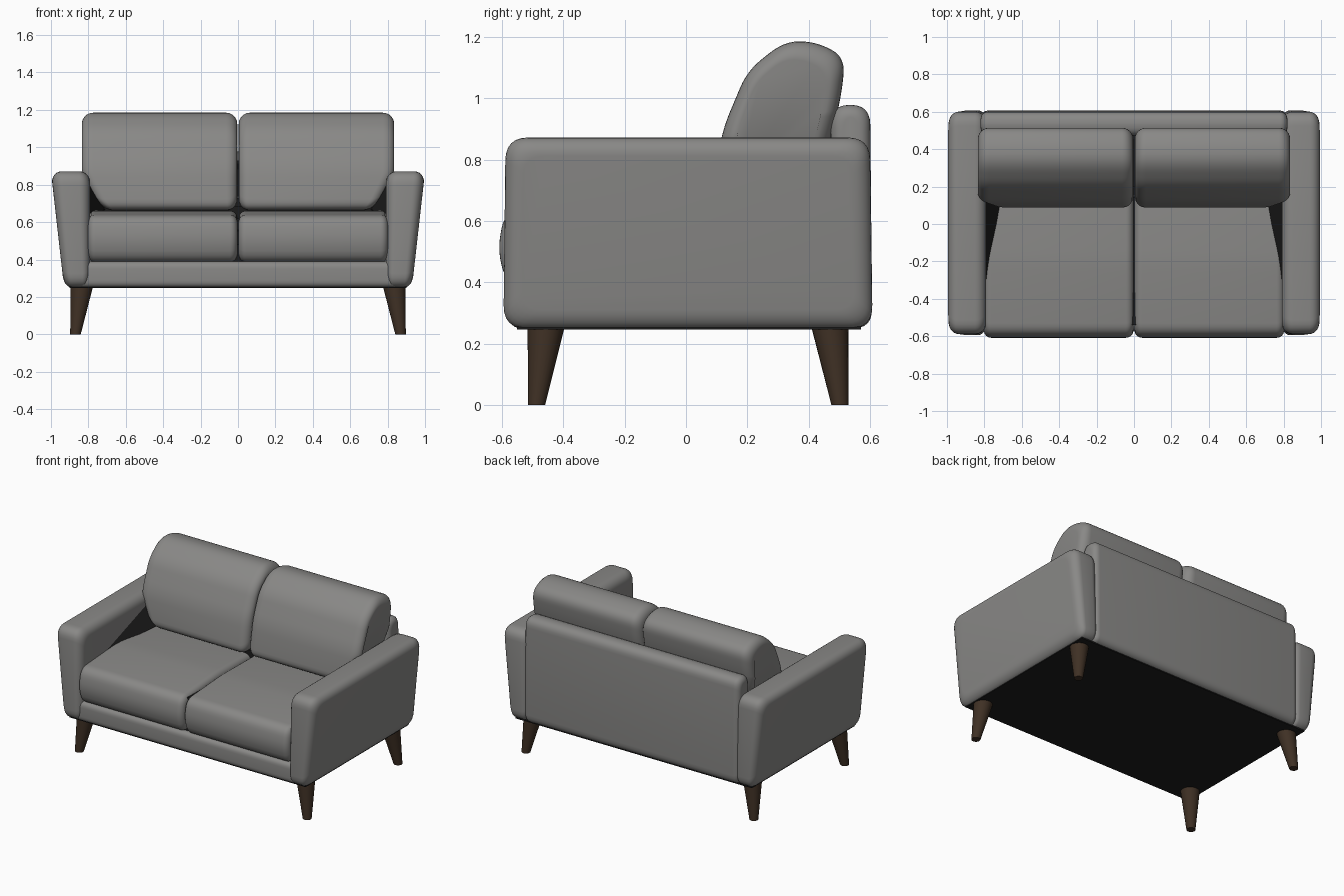
import bpy, bmesh, math
from mathutils import Vector

cube = bpy.data.objects.get("Cube")
if cube:
    bpy.data.objects.remove(cube)


def material(name, color):
    m = bpy.data.materials.new(name)
    m.use_nodes = True
    m.diffuse_color = color
    bsdf = m.node_tree.nodes["Principled BSDF"]
    bsdf.inputs["Base Color"].default_value = color
    bsdf.inputs["Roughness"].default_value = 0.8
    return m


fabric = material("grey fabric", (0.25, 0.247, 0.24, 1))
dark = material("black lining", (0.012, 0.012, 0.012, 1))
wood = material("dark wood", (0.05, 0.03, 0.018, 1))


def finish(name, bm, mat):
    bmesh.ops.recalc_face_normals(bm, faces=bm.faces)
    mesh = bpy.data.meshes.new(name)
    bm.to_mesh(mesh)
    bm.free()
    mesh.materials.append(mat)
    ob = bpy.data.objects.new(name, mesh)
    bpy.context.collection.objects.link(ob)
    bpy.ops.object.select_all(action='DESELECT')
    ob.select_set(True)
    bpy.context.view_layer.objects.active = ob
    bpy.ops.object.shade_smooth_by_angle(angle=math.radians(40))
    return ob


def rounded(corners, radius, steps=6):
    """Round every corner of a side profile (y, z)."""
    pts = [Vector(c) for c in corners]
    out = []
    for i, p in enumerate(pts):
        a, b = pts[i - 1] - p, pts[(i + 1) % len(pts)] - p
        a = p + a.normalized() * min(radius, a.length * 0.48)
        b = p + b.normalized() * min(radius, b.length * 0.48)
        for k in range(steps + 1):
            t = k / steps
            out.append(a * (1 - t) ** 2 + p * 2 * t * (1 - t) + b * t * t)
    return out


def pad(name, corners, radius, x0, x1, edge, side=1, bend=None, mat=fabric):
    """Upholstered block: a side profile lofted along x with rounded ends."""
    prof = rounded(corners, radius)
    lo = Vector([min(p[i] for p in prof) for i in (0, 1)])
    hi = Vector([max(p[i] for p in prof) for i in (0, 1)])
    mid, half = (lo + hi) / 2, (hi - lo) / 2
    angles = [math.pi / 2 * k / 6 for k in range(7)]
    ends = [(edge * (1 - math.cos(a)), edge * (1 - math.sin(a))) for a in angles]
    stations = [(x0 + e, d) for e, d in ends] + [(x1 - e, d) for e, d in reversed(ends)]
    bm = bmesh.new()
    rings = []
    for x, d in stations:
        t = (x - x0) / (x1 - x0)
        ring = []
        for p in prof:
            y, z = [mid[i] + (p[i] - mid[i]) * (1 - d / half[i]) for i in (0, 1)]
            dx = bend(y, z) * t if bend else 0
            ring.append(bm.verts.new((side * (x + dx), y, z)))
        rings.append(ring)
    n = len(prof)
    for r, s in zip(rings, rings[1:]):
        for i in range(n):
            j = (i + 1) % n
            bm.faces.new((r[i], r[j], s[j], s[i]))
    bm.faces.new(rings[0])
    bm.faces.new(rings[-1])
    return finish(name, bm, mat)


def hull(name, points, mat):
    bm = bmesh.new()
    for p in points:
        bm.verts.new(p)
    bmesh.ops.convex_hull(bm, input=bm.verts)
    return finish(name, bm, mat)


def box(name, x0, x1, y0, y1, z0, z1, mat):
    return hull(name, [(x, y, z) for x in (x0, x1) for y in (y0, y1) for z in (z0, z1)], mat)


def leg(name, top, bottom, r_top, r_bottom):
    bm = bmesh.new()
    rings = []
    for c, r in ((bottom, r_bottom), (top, r_top)):
        rings.append([bm.verts.new((c[0] + r * math.cos(a), c[1] + r * math.sin(a), c[2]))
                      for a in [2 * math.pi * k / 24 for k in range(24)]])
    for i in range(24):
        j = (i + 1) % 24
        bm.faces.new((rings[0][i], rings[0][j], rings[1][j], rings[1][i]))
    for ring in rings:
        bm.faces.new(ring)
    return finish(name, bm, wood)


# Side profiles
arm_profile = [(-0.595, 0.25), (-0.588, 0.872), (0.6, 0.872), (0.608, 0.25)]
seat_profile = [(-0.58, 0.385), (-0.615, 0.5), (-0.59, 0.635), (-0.2, 0.662),
                (0.3, 0.655), (0.3, 0.385)]
back_profile = [(0.08, 0.665), (0.12, 0.9), (0.2, 1.09), (0.32, 1.185),
                (0.42, 1.185), (0.52, 1.135), (0.505, 1.0), (0.42, 0.665)]

# Frame: front rail with platform, and back panel
pad("seat_base", [(-0.575, 0.25), (-0.575, 0.39), (0.55, 0.39), (0.55, 0.25)],
    0.04, -0.86, 0.86, 0.03)
pad("back_panel", [(0.48, 0.25), (0.47, 0.978), (0.6, 0.978), (0.607, 0.25)],
    0.065, -0.82, 0.82, 0.04)
box("underside_lining", -0.9, 0.9, -0.55, 0.57, 0.247, 0.256, dark)

# Dark lining in the gaps behind and between the cushions
box("rear_gap_lining", -0.78, 0.78, 0.14, 0.5, 0.4, 0.685, dark)
box("centre_gap_lining", -0.03, 0.03, 0.2, 0.48, 0.6, 0.93, dark)
box("seat_gap_lining", -0.03, 0.03, -0.54, 0.3, 0.385, 0.62, dark)

for label, s in (("left", 1), ("right", -1)):
    # Arm, leaning outward to the top
    pad(label + "_arm", arm_profile, 0.075, 0.79, 1.0, 0.06, s,
        lambda y, z: -0.07 * (0.87 - z) / 0.62)
    # Cushions; the back one narrows where it tucks inside the arm
    pad(label + "_seat_cushion", seat_profile, 0.06, 0.003, 0.803, 0.04, s)
    pad(label + "_back_cushion", back_profile, 0.06, 0.004, 0.835, 0.06, s,
        lambda y, z: -0.1 * (max(0, 0.88 - z) / 0.2) ** 1.5)
    # Dark wedge beside the seat cushion
    hull(label + "_arm_gap_lining",
         [(s * 0.805, -0.38, 0.64), (s * 0.805, 0.2, 0.84), (s * 0.7, 0.2, 0.67),
          (s * 0.805, 0.2, 0.6)], dark)
    # Splayed tapered legs
    for end, y_top, y_low in (("front", -0.455, -0.487), ("rear", 0.468, 0.502)):
        leg(label + "_" + end + "_leg", (s * 0.835, y_top, 0.26),
            (s * 0.869, y_low, 0), 0.061, 0.028)
